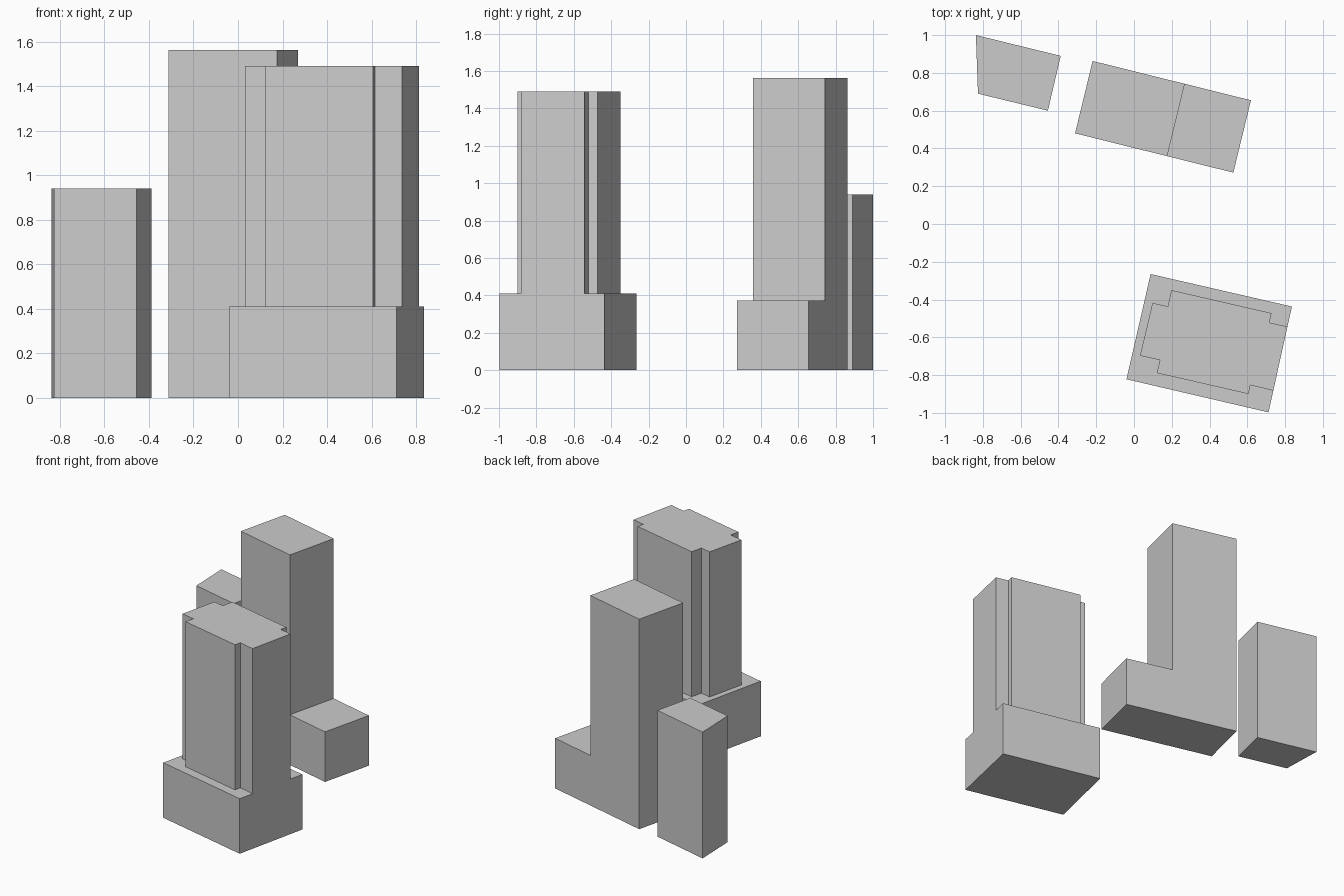
import bpy, bmesh
from mathutils import Vector

if "Cube" in bpy.data.objects:
    bpy.data.objects.remove(bpy.data.objects["Cube"])


def build(name, polygons):
    """Make an object from polygons, welding shared corners."""
    bm = bmesh.new()
    for poly in polygons:
        bm.faces.new([bm.verts.new(p) for p in poly])
    bmesh.ops.remove_doubles(bm, verts=bm.verts, dist=1e-4)
    bmesh.ops.recalc_face_normals(bm, faces=bm.faces)
    mesh = bpy.data.meshes.new(name)
    bm.to_mesh(mesh)
    bm.free()
    obj = bpy.data.objects.new(name, mesh)
    bpy.context.collection.objects.link(obj)
    return obj


def at(points, z):
    return [Vector((p[0], p[1], z)) for p in points]


def walls(lower, upper, skip=()):
    """Side quads between two matching outlines."""
    n = len(lower)
    return [[lower[i], lower[(i + 1) % n], upper[(i + 1) % n], upper[i]]
            for i in range(n) if i not in skip]


# Small corner tower with a slightly skewed plan
plan = [(-0.456, 0.60), (-0.388, 0.89), (-0.837, 1.0), (-0.826, 0.69)]
low, top = at(plan, 0), at(plan, 0.94)
build("small_tower", [low, top] + walls(low, top))

# Tall tower with a low annex: one L-shaped profile swept across its depth
start, end = Vector((-0.312, 0.48)), Vector((0.526, 0.272))
depth = Vector((0.093, 0.383, 0))
profile = [(0, 0), (1, 0), (1, 0.373), (0.582, 0.373), (0.582, 1.563), (0, 1.563)]
front = [Vector((*start.lerp(end, t), z)) for t, z in profile]
back = [p + depth for p in front]
build("tall_tower_with_annex", [front, back] + walls(front, back))

# Podium carrying a notched tower, flush with the podium's east wall
podium = [(0.836, -0.437), (0.088, -0.265), (-0.040, -0.822), (0.712, -0.997)]
ne, se = Vector(podium[0]), Vector(podium[3])
tower = [ne.lerp(se, 0.19), (0.717, -0.522), (0.728, -0.472), (0.198, -0.350),
         (0.179, -0.436), (0.098, -0.418), (0.032, -0.697), (0.137, -0.721),
         (0.121, -0.789), (0.606, -0.900), (0.616, -0.853), ne.lerp(se, 0.795)]
p0, p1 = at(podium, 0), at(podium, 0.41)
t1, t2 = at(tower, 0.41), at(tower, 1.49)
ledge = p1 + t1[::-1]
east_wall = [p0[3], p0[0], p1[0], t1[0], t2[0], t2[-1], t1[-1], p1[3]]
build("notched_tower_on_podium",
      [p0, ledge, t2, east_wall] + walls(p0, p1, skip=(3,)) + walls(t1, t2, skip=(11,)))
